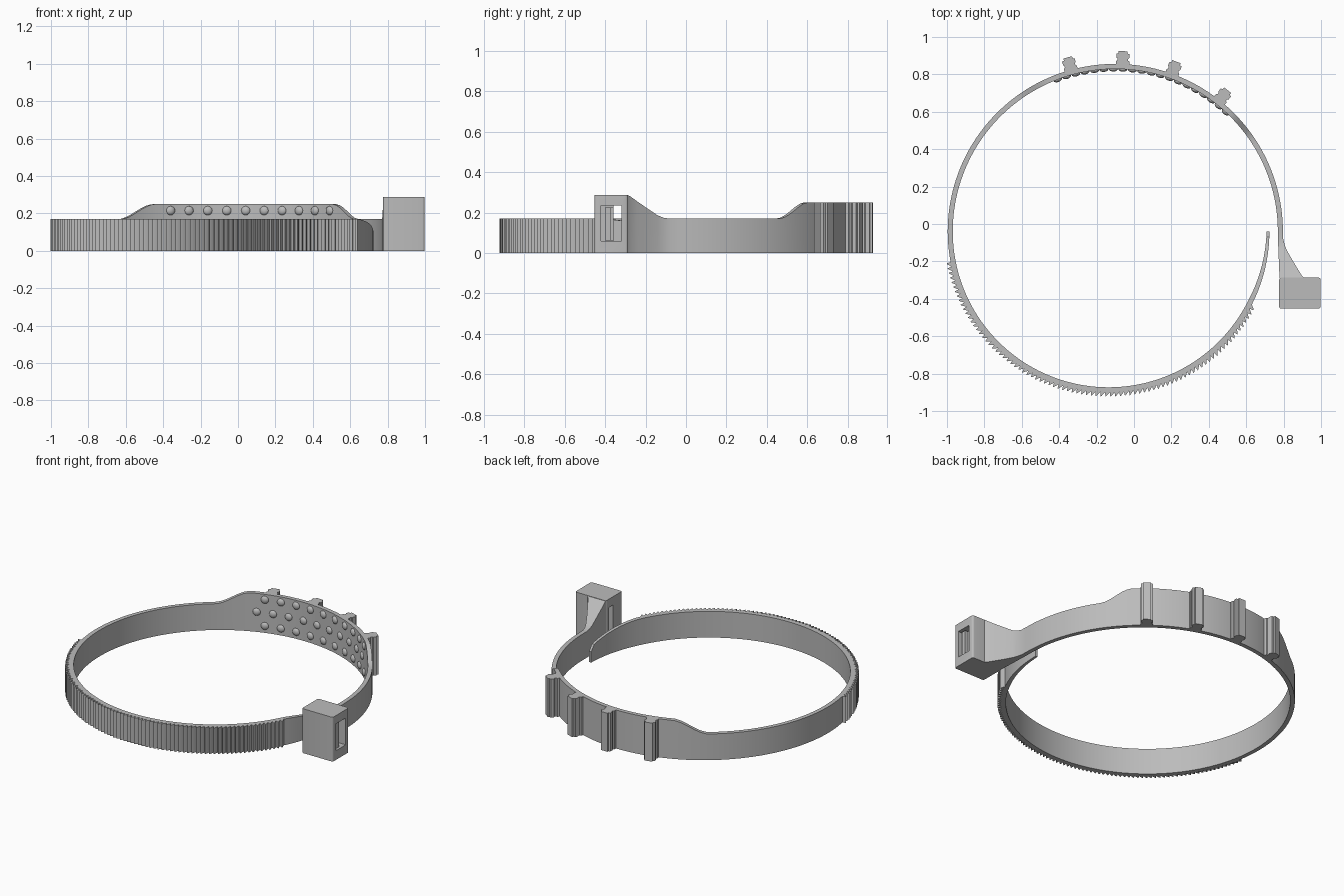
import bpy
import bmesh
from math import sin, cos, radians
from mathutils import Matrix, Vector

old = bpy.data.objects.get("Cube")
if old:
    bpy.data.objects.remove(old, do_unlink=True)

grey = bpy.data.materials.new("plain grey")
grey.use_nodes = True
GREY = (0.5, 0.5, 0.5, 1)
grey.diffuse_color = GREY
grey.node_tree.nodes["Principled BSDF"].inputs["Base Color"].default_value = GREY


def finish(bm, name, smooth=True):
    bmesh.ops.recalc_face_normals(bm, faces=bm.faces)
    mesh = bpy.data.meshes.new(name)
    bm.to_mesh(mesh)
    bm.free()
    mesh.materials.append(grey)
    obj = bpy.data.objects.new(name, mesh)
    bpy.context.collection.objects.link(obj)
    bpy.ops.object.select_all(action='DESELECT')
    obj.select_set(True)
    bpy.context.view_layer.objects.active = obj
    if smooth:
        bpy.ops.object.shade_smooth_by_angle(angle=radians(25))
    return obj


def box(bm, lo, hi):
    lo, hi = Vector(lo), Vector(hi)
    mat = Matrix.Translation((lo + hi) / 2) @ Matrix.Diagonal((*(hi - lo), 1))
    return bmesh.ops.create_cube(bm, size=1, matrix=mat)["verts"]


def ease(t):
    t = max(0, min(1, t))
    return t * t * (3 - 2 * t)


# Each band section: inner xy, outer xy, top height
sections = []
CY, HIGH, WIDE, THICK = -0.04, 0.17, 0.25, 0.027

# Neck widening from the head into the band
neck = [(-0.29, 0.912, 0.287), (-0.275, 0.897, 0.28), (-0.24, 0.875, 0.254),
        (-0.19, 0.845, 0.22), (-0.14, 0.817, 0.186), (-0.11, 0.805, 0.174),
        (-0.08, 0.798, 0.17)]
for y, x, h in neck:
    sections.append(((0.778 + 0.04 * (y + 0.29) * -1, y), (x, y), h))


def ring_section(cx, deg, r_in, r_out, h):
    c, s = cos(radians(deg)), sin(radians(deg))
    sections.append(((cx + r_in * c, CY + r_in * s), (cx + r_out * c, CY + r_out * s), h))


# Back half, with the raised grip zone
BACK_X, BACK_R = -0.10, 0.896
for deg in range(0, 180, 2):
    h = HIGH + (WIDE - HIGH) * ease((deg - 34) / 12) * ease((127 - deg) / 14)
    ring_section(BACK_X, deg, BACK_R - THICK, BACK_R, h)

# Front half, with ratchet teeth and a thin tapered tip
FRONT_X, FRONT_R = -0.136, 0.86
for deg in range(180, 191, 2):
    ring_section(FRONT_X, deg, FRONT_R - THICK, FRONT_R, HIGH)
TEETH, START, END = 84, 191, 333
for i in range(TEETH):
    deg = START + (END - START) * i / TEETH
    for shift, out in ((0, 0), (0.15, 0.023), (0.5, 0.02)):
        ring_section(FRONT_X, deg + shift, FRONT_R - THICK, FRONT_R + out, HIGH)
for i in range(15):
    t = i / 14
    thin = THICK - 0.012 * t
    drop = 0.07 * t ** 1.6 + (0.03 if i == 14 else 0)
    ring_section(FRONT_X, END + (360 - END) * t, FRONT_R - thin, FRONT_R, HIGH - drop)

bm = bmesh.new()
loops = []
for (xi, yi), (xo, yo), h in sections:
    loops.append([bm.verts.new(p) for p in
                  ((xi, yi, 0), (xo, yo, 0), (xo, yo, h), (xi, yi, h))])
for a, b in zip(loops, loops[1:]):
    for k in range(4):
        n = (k + 1) % 4
        bm.faces.new((a[k], a[n], b[n], b[k]))
bm.faces.new(loops[0])
bm.faces.new(loops[-1])
finish(bm, "toothed_band")

# Locking head: block with rounded upright edges and a slot cut through
bm = bmesh.new()
box(bm, (0.776, -0.453, 0), (0.998, -0.287, 0.288))
upright = [e for e in bm.edges if abs(e.verts[0].co.z - e.verts[1].co.z) > 0.1]
bmesh.ops.bevel(bm, geom=upright, offset=0.012, segments=4, affect='EDGES', profile=0.5)
head = finish(bm, "locking_head")

for lo, hi in (((0.7, -0.36, 0.06), (1.1, -0.32, 0.234)),
               ((0.81, -0.42, 0.06), (1.1, -0.35, 0.234))):
    bm = bmesh.new()
    box(bm, lo, hi)
    cutter = finish(bm, "slot_cutter", False)
    cutter.hide_render = True
    bpy.context.view_layer.objects.active = head
    cut = head.modifiers.new("slot", 'BOOLEAN')
    cut.operation = 'DIFFERENCE'
    cut.solver = 'EXACT'
    cut.object = cutter
    # The slot must come before any shading modifier
    bpy.ops.object.modifier_apply(modifier=cut.name)
    bpy.data.objects.remove(cutter, do_unlink=True)

# Pawl inside the head, with small catch ridges
bm = bmesh.new()
box(bm, (0.80, -0.40, 0.062), (0.985, -0.372, 0.225))
for i in range(4):
    x = 0.83 + 0.038 * i
    box(bm, (x, -0.375, 0.062), (x + 0.02, -0.36, 0.225))
finish(bm, "locking_pawl", False)

# Upright ribs on the outside of the grip zone: half width at each radius
rib_profile = [(0.036, 0.88), (0.036, 0.91), (0.029, 0.915), (0.029, 0.925),
               (0.035, 0.93), (0.035, 0.95), (0.024, 0.953), (0.024, 0.965)]
outline = rib_profile + [(-w, r) for w, r in reversed(rib_profile)]
for number, deg in enumerate((105.3, 87.5, 70.2, 51.5), 1):
    c, s = cos(radians(deg)), sin(radians(deg))
    bm = bmesh.new()
    base = bm.faces.new([bm.verts.new((BACK_X + r * c - w * s, CY + r * s + w * c, 0))
                         for w, r in outline])
    top = bmesh.ops.extrude_face_region(bm, geom=[base])["geom"]
    bmesh.ops.translate(bm, vec=(0, 0, WIDE),
                        verts=[v for v in top if isinstance(v, bmesh.types.BMVert)])
    finish(bm, f"outer_rib_{number}", False)

# Three staggered rows of grip bumps on the inside
bm = bmesh.new()
for z, first in ((0.215, 107.4), (0.13, 110.7), (0.045, 107.4)):
    for i in range(10):
        deg = radians(first - 6.68 * i)
        r = BACK_R - THICK
        place = Matrix.Translation((BACK_X + r * cos(deg), CY + r * sin(deg), z))
        flat = Matrix.Diagonal((0.014, 0.024, 0.024, 1))
        bmesh.ops.create_uvsphere(bm, u_segments=16, v_segments=10, radius=1,
                                  matrix=place @ Matrix.Rotation(deg, 4, 'Z') @ flat)
finish(bm, "grip_bumps")
